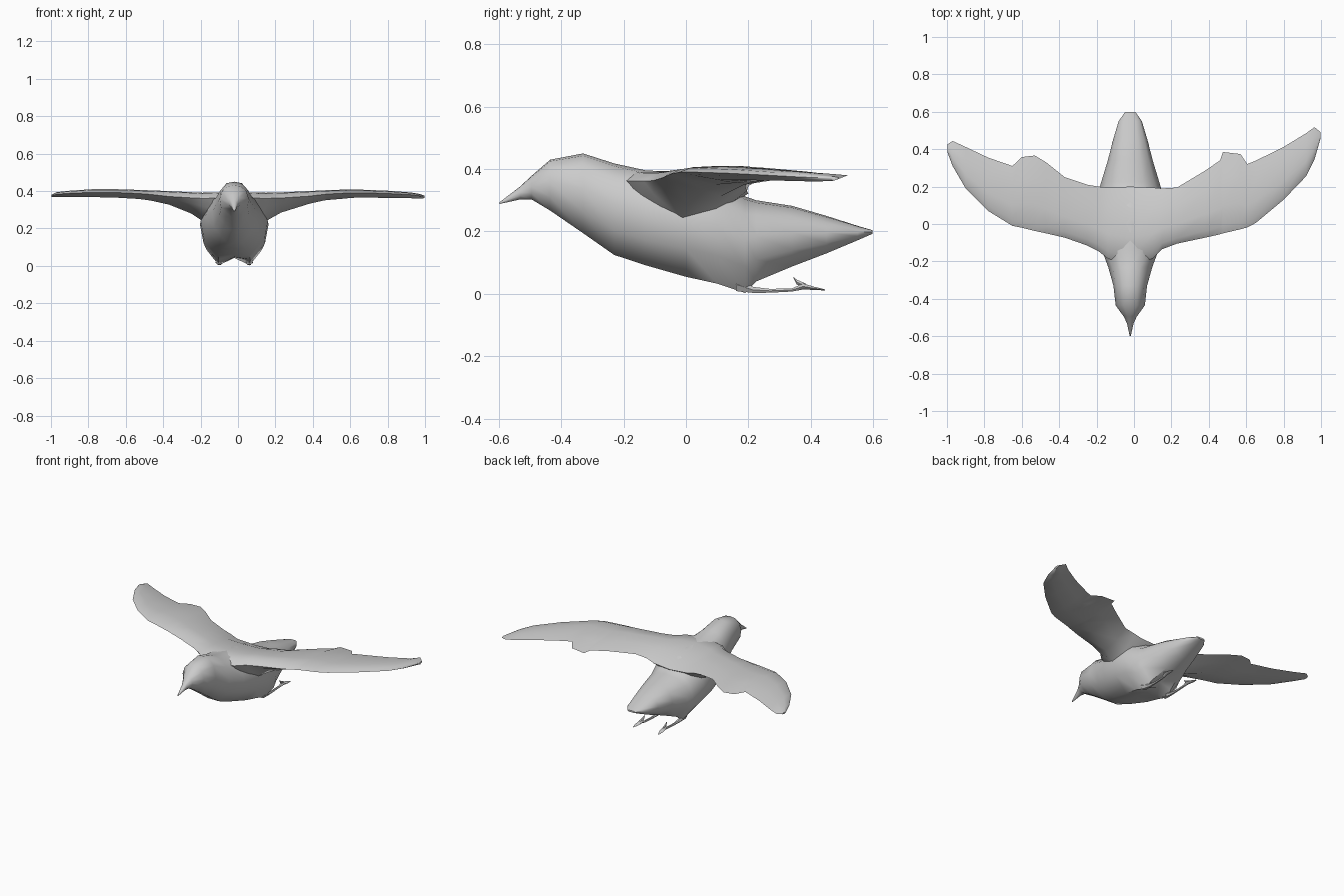
import bpy, bmesh, math
from mathutils import Vector

grey = bpy.data.materials.new("plumage grey")
grey.diffuse_color = (0.6, 0.6, 0.6, 1)
CX = -0.02  # body centre line


def loft(name, rings, angle=50):
    """Skin a list of equal-length point rings and cap both ends."""
    bm = bmesh.new()
    rows = [[bm.verts.new(p) for p in r] for r in rings]
    n = len(rows[0])
    for a, b in zip(rows, rows[1:]):
        for i in range(n):
            bm.faces.new((a[i], a[(i + 1) % n], b[(i + 1) % n], b[i]))
    bm.faces.new(rows[0])
    bm.faces.new(rows[-1])
    bmesh.ops.recalc_face_normals(bm, faces=bm.faces)
    me = bpy.data.meshes.new(name)
    bm.to_mesh(me)
    bm.free()
    me.materials.append(grey)
    ob = bpy.data.objects.new(name, me)
    bpy.context.collection.objects.link(ob)
    bpy.context.view_layer.objects.active = ob
    ob.select_set(True)
    bpy.ops.object.shade_smooth_by_angle(angle=math.radians(angle))
    ob.select_set(False)
    return ob


# Body with head, beak and tail: y, bottom, top, half width, lobe share, valley height
stations = [
    (-0.598, 0.288, 0.293, 0.003, 0.3, 0),
    (-0.53, 0.303, 0.345, 0.018, 0.3, 0),
    (-0.495, 0.303, 0.378, 0.035, 0.3, 0),
    (-0.435, 0.267, 0.430, 0.078, 0.3, 0),
    (-0.33, 0.195, 0.450, 0.090, 0.3, 0),
    (-0.23, 0.125, 0.418, 0.118, 0.35, 0),
    (-0.13, 0.092, 0.396, 0.155, 0.4, 0.003),
    (0.0, 0.055, 0.388, 0.180, 0.45, 0.008),
    (0.10, 0.033, 0.368, 0.183, 0.47, 0.015),
    (0.19, 0.003, 0.312, 0.165, 0.5, 0.04),
    (0.225, 0.040, 0.300, 0.155, 0.5, 0.02),
    (0.34, 0.088, 0.282, 0.120, 0.45, 0.0),
    (0.45, 0.130, 0.250, 0.092, 0.45, 0.0),
    (0.55, 0.172, 0.218, 0.062, 0.5, 0.0),
    (0.598, 0.193, 0.204, 0.028, 0.5, 0.0),
]
body = []
for y, lo, hi, w, lobe, valley in stations:
    half = [(0.45, 0.97), (0.82, 0.82), (1.0, 0.56), (0.9, 0.27), (lobe, 0.0)]
    h = hi - lo
    right = [(CX + w * fx, y, lo + h * fz) for fx, fz in half]
    left = [(CX - w * fx, y, lo + h * fz) for fx, fz in reversed(half)]
    body.append([(CX, y, hi)] + right + [(CX, y, lo + valley)] + left)
loft("body", body)

# Wings as one span: x, leading y, trailing y, top z, bottom z, trailing z
left_wing = [
    (-0.998, 0.385, 0.425, 0.380, 0.368, 0.375),
    (-0.97, 0.31, 0.444, 0.394, 0.368, 0.378),
    (-0.90, 0.19, 0.412, 0.402, 0.368, 0.376),
    (-0.78, 0.07, 0.355, 0.410, 0.368, 0.380),
    (-0.65, -0.01, 0.310, 0.410, 0.365, 0.385),
    (-0.60, -0.02, 0.358, 0.409, 0.362, 0.375),
    (-0.53, -0.037, 0.366, 0.406, 0.358, 0.372),
    (-0.47, -0.05, 0.330, 0.404, 0.350, 0.372),
    (-0.37, -0.073, 0.250, 0.400, 0.328, 0.370),
    (-0.25, -0.115, 0.210, 0.394, 0.280, 0.355),
    (-0.19, -0.145, 0.200, 0.391, 0.240, 0.345),
    (-0.14, -0.185, 0.195, 0.392, 0.200, 0.330),
]
right_wing = [
    (0.10, -0.185, 0.195, 0.392, 0.200, 0.330),
    (0.15, -0.135, 0.190, 0.391, 0.240, 0.345),
    (0.23, -0.105, 0.195, 0.393, 0.285, 0.355),
    (0.38, -0.073, 0.285, 0.400, 0.332, 0.370),
    (0.46, -0.055, 0.340, 0.404, 0.350, 0.372),
    (0.475, -0.05, 0.385, 0.405, 0.352, 0.368),
    (0.57, -0.028, 0.374, 0.408, 0.360, 0.372),
    (0.605, -0.018, 0.320, 0.408, 0.364, 0.384),
    (0.65, 0.005, 0.338, 0.408, 0.365, 0.384),
    (0.80, 0.13, 0.412, 0.402, 0.364, 0.378),
    (0.92, 0.255, 0.485, 0.393, 0.362, 0.374),
    (0.965, 0.345, 0.518, 0.386, 0.360, 0.380),
    (0.998, 0.46, 0.490, 0.376, 0.362, 0.372),
]
middle = [(CX, -0.22, 0.200, 0.394, 0.200, 0.322)]
span = []
for x, lead, trail, top, low, tz in left_wing + middle + right_wing:
    c = trail - lead
    thick = top - low
    nose = top - min(0.4 * thick, 0.03)
    drop = top - tz
    span.append([
        (x, lead, nose),
        (x, lead + 0.10 * c, top - 0.1 * min(thick, 0.04)),
        (x, lead + 0.35 * c, top),
        (x, lead + 0.70 * c, top - 0.25 * drop),
        (x, trail, tz),
        (x, lead + 0.72 * c, min(tz - 0.004, low + 0.25 * thick)),
        (x, lead + 0.38 * c, low),
        (x, lead + 0.10 * c, nose - 0.35 * (nose - low)),
    ])
loft("wings", span)


def tube(name, path, sides=6):
    """Tube along y through (x, y, z, half width, half height) points."""
    rings = []
    for x, y, z, w, h in path:
        rings.append([(x + w * math.cos(2 * math.pi * i / sides), y,
                       z + h * math.sin(2 * math.pi * i / sides)) for i in range(sides)])
    return loft(name, rings)


# Trailing legs with a raised rear claw and flat toes
for side, x, out in (("left", -0.10, -1), ("right", 0.06, 1)):
    tube(side + "_leg", [
        (x, 0.16, 0.030, 0.022, 0.024),
        (x, 0.215, 0.013, 0.012, 0.011),
        (x, 0.27, 0.010, 0.007, 0.007),
        (x, 0.34, 0.013, 0.008, 0.006),
        (x + 0.004 * out, 0.375, 0.024, 0.013, 0.011),
        (x + 0.008 * out, 0.41, 0.018, 0.014, 0.006),
        (x + 0.010 * out, 0.445, 0.013, 0.004, 0.002),
    ])
    tube(side + "_claw", [
        (x, 0.345, 0.052, 0.002, 0.002),
        (x + 0.002 * out, 0.355, 0.038, 0.006, 0.009),
        (x + 0.005 * out, 0.385, 0.025, 0.010, 0.009),
    ])
